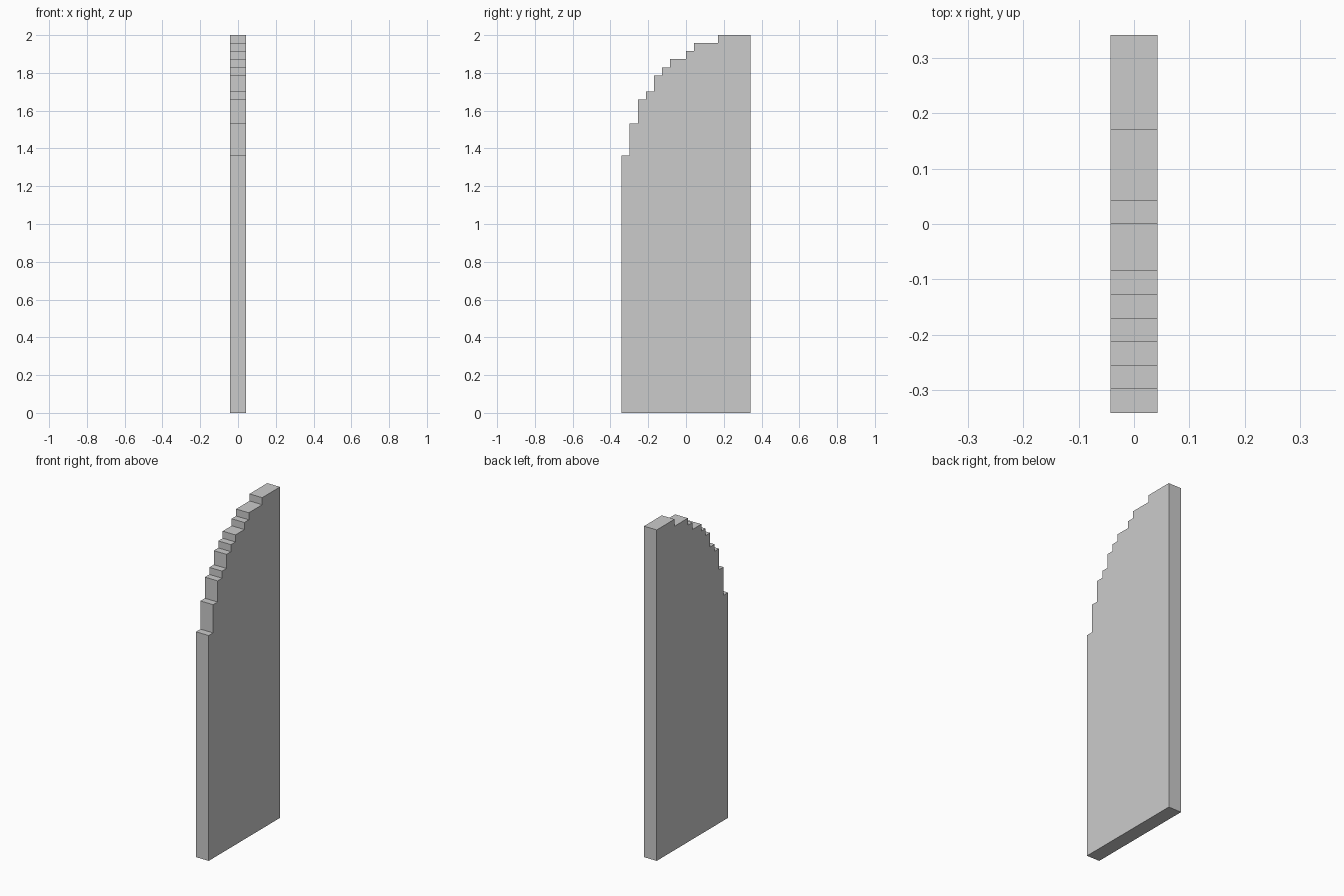
import bpy, bmesh

if "Cube" in bpy.data.objects:
    bpy.data.objects.remove(bpy.data.objects["Cube"])

U = 2 / 47          # the model sits on a regular block grid
HALF_X = U          # panel is two grid cells thick

# Stepped arch: (width in cells, height in cells), front to back
STEPS = [(1, 32), (1, 36), (1, 39), (1, 40), (1, 42),
         (1, 43), (2, 44), (1, 45), (3, 46), (4, 47)]

# Side profile in the YZ plane
y = -8
profile = [(y, 0)]
for width, height in STEPS:
    profile += [(y, height), (y + width, height)]
    y += width
profile.append((y, 0))

# Extrude the profile across the thickness
bm = bmesh.new()
face = bm.faces.new([bm.verts.new((-HALF_X, py * U, pz * U)) for py, pz in profile])
ext = bmesh.ops.extrude_face_region(bm, geom=[face])
moved = [v for v in ext["geom"] if isinstance(v, bmesh.types.BMVert)]
bmesh.ops.translate(bm, verts=moved, vec=(2 * HALF_X, 0, 0))
bmesh.ops.recalc_face_normals(bm, faces=bm.faces)

mesh = bpy.data.meshes.new("stepped_arch_panel")
bm.to_mesh(mesh)
bm.free()
panel = bpy.data.objects.new("stepped_arch_panel", mesh)
bpy.context.collection.objects.link(panel)
